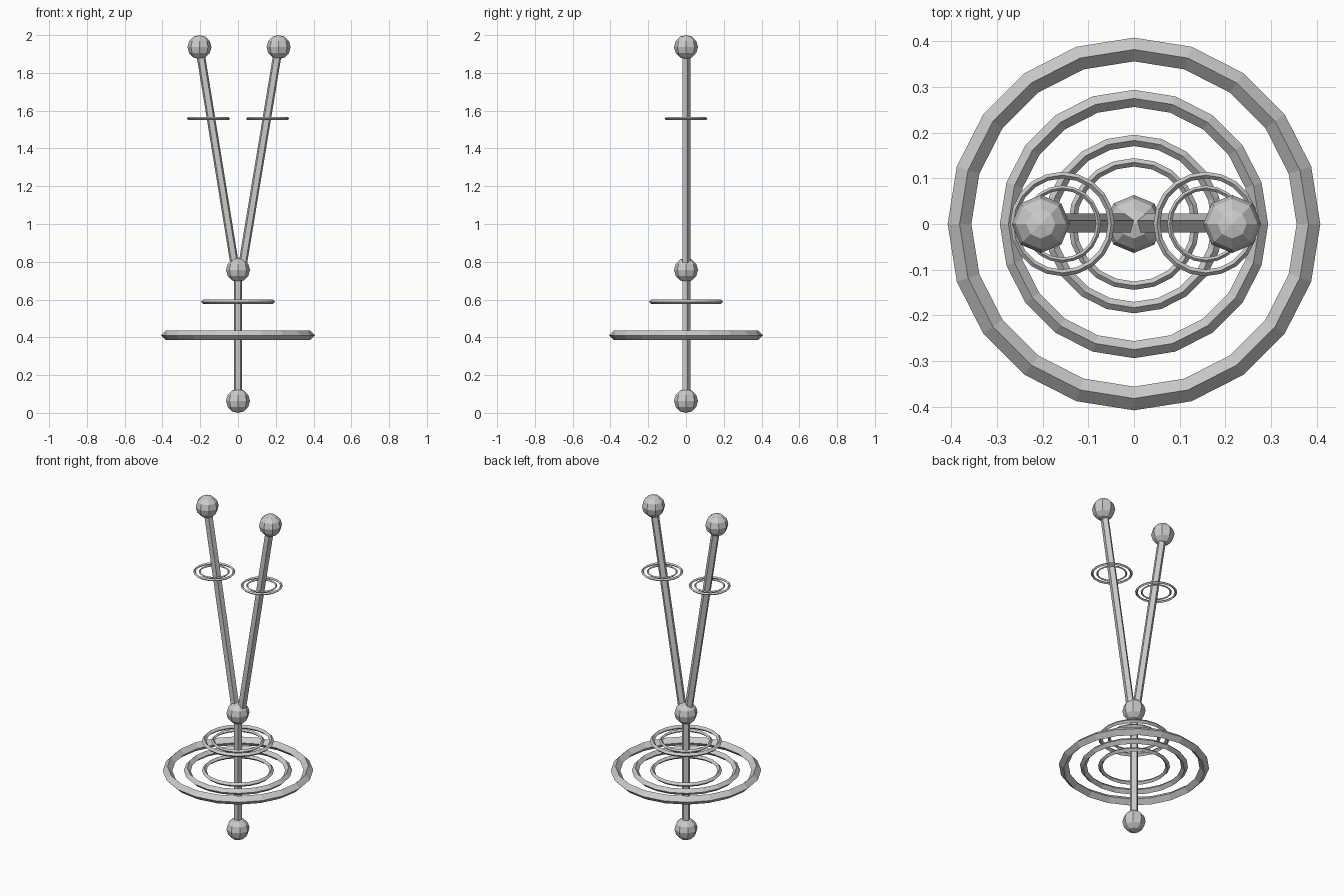
import bpy
import math
from mathutils import Vector, Matrix

if "Cube" in bpy.data.objects:
    bpy.data.objects.remove(bpy.data.objects["Cube"])

grey = bpy.data.materials.new("light_grey")
grey.diffuse_color = (0.6, 0.6, 0.6, 1)
grey.use_nodes = True
grey.node_tree.nodes["Principled BSDF"].inputs["Base Color"].default_value = grey.diffuse_color


def finish(name):
    ob = bpy.context.object
    ob.name = name
    ob.data.materials.append(grey)
    return ob


def ball(name, x, z):
    bpy.ops.mesh.primitive_uv_sphere_add(segments=8, ring_count=6, radius=0.0635, location=(x, 0, z))
    finish(name)


def rod(name, x0, z0, x1, z1, radius=0.0235):
    # five-sided rod in the xz plane with one edge towards +y
    a, b = Vector((x0, 0, z0)), Vector((x1, 0, z1))
    axis = (b - a).normalized()
    side = Vector((0, 1, 0)).cross(axis)
    bpy.ops.mesh.primitive_cylinder_add(vertices=5, radius=radius, depth=(b - a).length)
    ob = finish(name)
    rot = Matrix((side, Vector((0, 1, 0)), axis)).transposed().to_4x4()
    ob.data.transform(rot)
    ob.location = (a + b) / 2


def ring(name, x, z, major):
    # diamond-section hoop
    bpy.ops.mesh.primitive_torus_add(major_segments=20, minor_segments=4, major_radius=major,
                                     minor_radius=major * 0.068, location=(x, 0, z))
    finish(name)


# Central stem with end balls
rod("stem", 0, 0.065, 0, 0.757)
ball("bottom_ball", 0, 0.0635)
ball("joint_ball", 0, 0.757)

# Two branching arms with balls and paired hoops
for side, x0, x1, xr in (("left", -0.013, -0.204, -0.157), ("right", 0.02, 0.215, 0.157)):
    rod(side + "_arm", x0, 0.757, x1, 1.9365)
    ball(side + "_tip_ball", x1, 1.9365)
    for i, r in enumerate((0.107, 0.079)):
        ring(f"{side}_arm_ring_{i + 1}", xr, 1.558, r)

# Concentric hoops around the stem
for i, r in enumerate((0.382, 0.275, 0.183)):
    ring(f"lower_ring_{i + 1}", 0, 0.411, r)
for i, r in enumerate((0.183, 0.135)):
    ring(f"upper_ring_{i + 1}", 0, 0.588, r)
